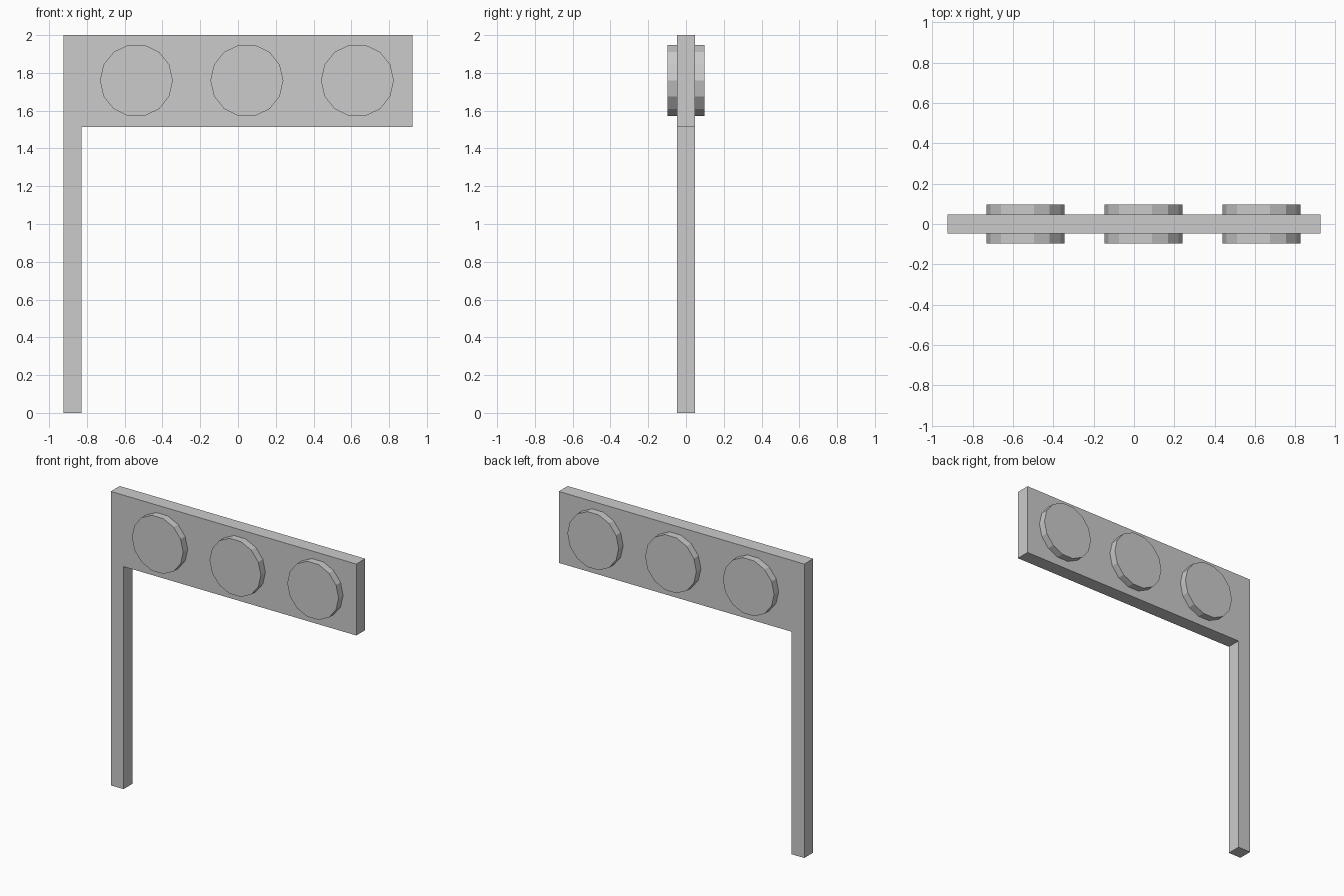
import bpy, bmesh
from math import pi, cos, sin

if "Cube" in bpy.data.objects:
    bpy.data.objects.remove(bpy.data.objects["Cube"])


def extrude_profile(name, points, half_depth):
    """Solid made from an (x, z) outline, centred on y = 0."""
    bm = bmesh.new()
    face = bm.faces.new([bm.verts.new((x, -half_depth, z)) for x, z in points])
    res = bmesh.ops.extrude_face_region(bm, geom=[face], use_keep_orig=True)
    verts = [g for g in res["geom"] if isinstance(g, bmesh.types.BMVert)]
    bmesh.ops.translate(bm, vec=(0, 2 * half_depth, 0), verts=verts)
    bmesh.ops.recalc_face_normals(bm, faces=bm.faces)
    mesh = bpy.data.meshes.new(name)
    bm.to_mesh(mesh)
    bm.free()
    obj = bpy.data.objects.new(name, mesh)
    bpy.context.collection.objects.link(obj)
    return obj


# Post and panel in one L-shaped piece
W, POST, BOTTOM, TOP = 0.924, 0.096, 1.514, 2.0
extrude_profile("post_and_panel", [
    (-W, 0), (-W + POST, 0), (-W + POST, BOTTOM),
    (W, BOTTOM), (W, TOP), (-W, TOP)], 0.048)

# Three 14-sided lamps, showing on both sides of the panel
SIDES, R, LAMP_Z = 14, 0.193, 1.76
for i, cx in enumerate((-0.538, 0.047, 0.632)):
    ring = [(cx + R * cos(2 * pi * k / SIDES), LAMP_Z + R * sin(2 * pi * k / SIDES))
            for k in range(SIDES)]
    extrude_profile(f"lamp_{i + 1}", ring, 0.097)
